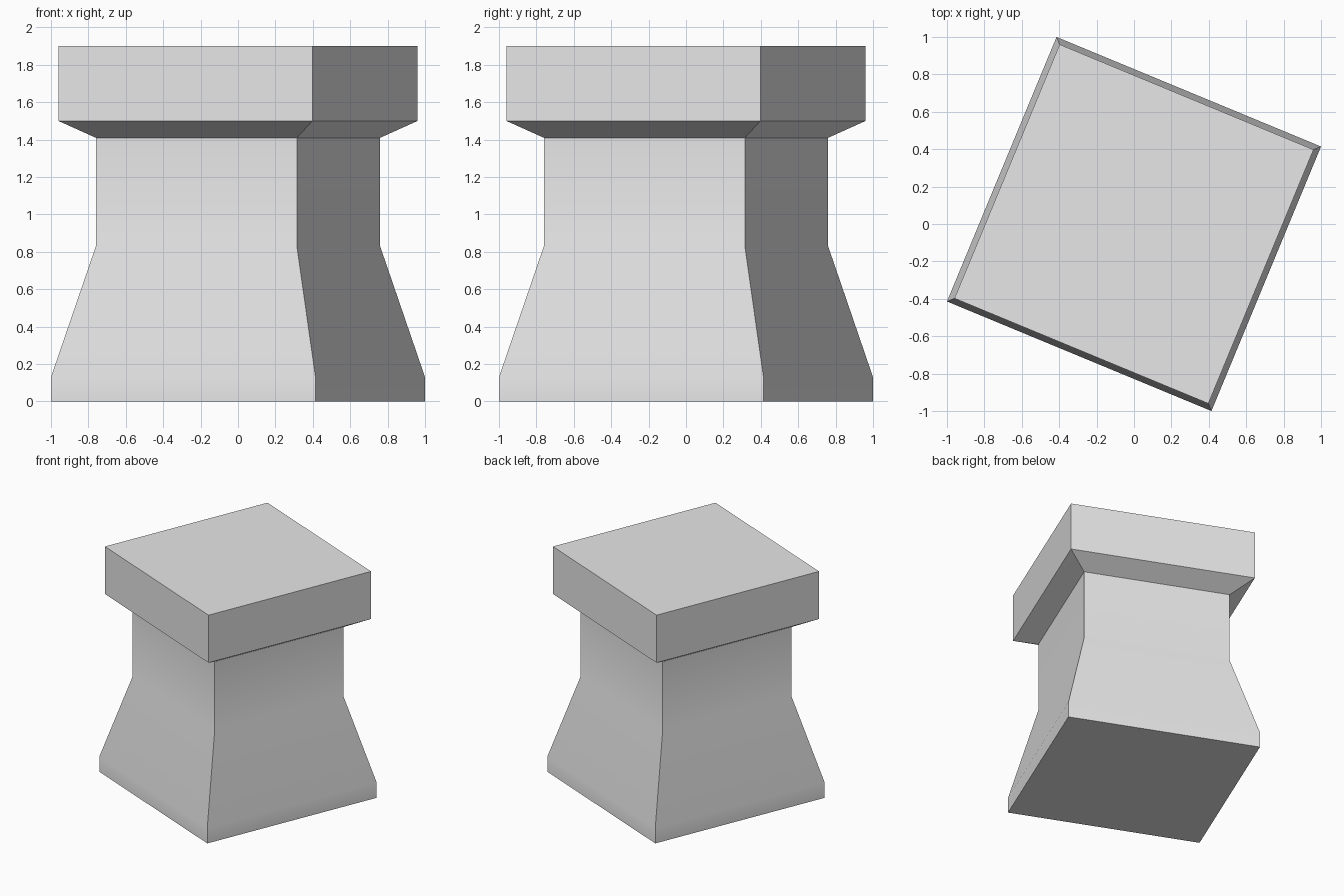
import bpy
import bmesh
import math

default_cube = bpy.data.objects.get("Cube")
if default_cube:
    bpy.data.objects.remove(default_cube, do_unlink=True)

# Plain stone grey
stone = bpy.data.materials.new("stone_grey")
stone.use_nodes = True
colour = (0.8, 0.8, 0.8, 1.0)
stone.diffuse_color = colour
stone.node_tree.nodes["Principled BSDF"].inputs["Base Color"].default_value = colour

# Square column profile: (half extent of the turned square, height)
PROFILE = [(1.0, 0.0), (1.0, 0.13), (0.76, 0.83),   # plinth and flared foot
           (0.76, 1.41),                            # straight neck
           (0.96, 1.50), (0.96, 1.90)]              # chamfer and cap block
TURN = math.radians(22.5)


def square_ring(bm, extent, z):
    """Four corners of a turned square that reaches the given extent."""
    radius = extent / math.cos(TURN)
    angles = [TURN + i * math.pi / 2 for i in range(4)]
    return [bm.verts.new((radius * math.cos(a), radius * math.sin(a), z)) for a in angles]


# Pedestal: stacked squares joined by side faces and closed at both ends
bm = bmesh.new()
rings = [square_ring(bm, extent, z) for extent, z in PROFILE]
for low, high in zip(rings, rings[1:]):
    for i in range(4):
        j = (i + 1) % 4
        bm.faces.new((low[i], low[j], high[j], high[i]))
bm.faces.new(rings[0][::-1])
bm.faces.new(rings[-1])

mesh = bpy.data.meshes.new("pedestal")
bm.to_mesh(mesh)
bm.free()
mesh.materials.append(stone)
pedestal = bpy.data.objects.new("pedestal", mesh)
bpy.context.collection.objects.link(pedestal)

# Smooth the flare, keep corners and cap edges crisp
bpy.ops.object.select_all(action="DESELECT")
pedestal.select_set(True)
bpy.context.view_layer.objects.active = pedestal
bpy.ops.object.shade_smooth_by_angle(angle=math.radians(30))
